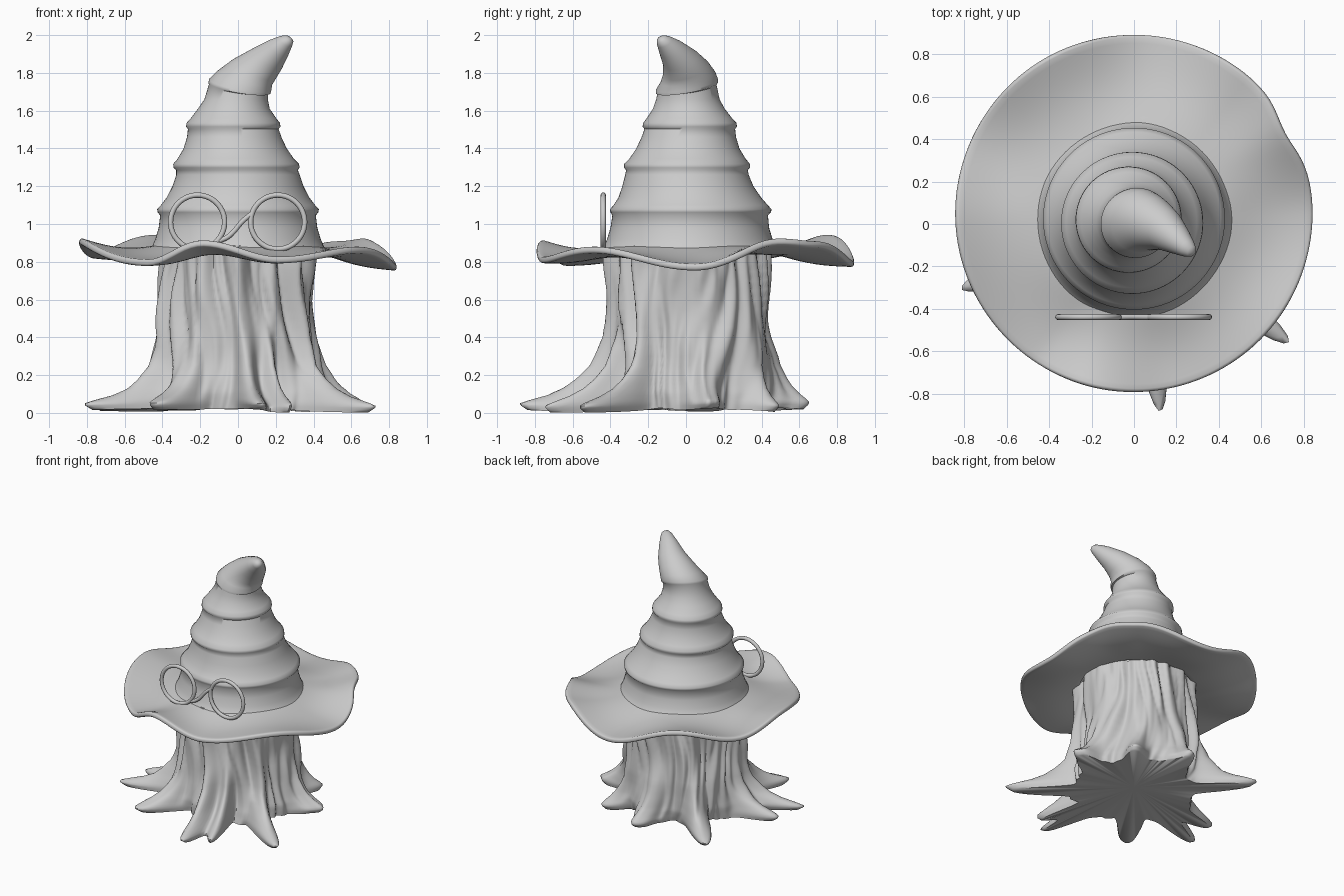
import bpy, bmesh, math
from mathutils import Vector, noise

if "Cube" in bpy.data.objects:
    bpy.data.objects.remove(bpy.data.objects["Cube"])

TAU = 2 * math.pi


def loft(name, rings, start=None, end=None, angle=60):
    """Skin closed rings of points; optional start / end points close the ends."""
    bm = bmesh.new()
    rows = [[bm.verts.new(p) for p in ring] for ring in rings]
    n = len(rows[0])
    for a, b in zip(rows, rows[1:]):
        for i in range(n):
            j = (i + 1) % n
            bm.faces.new((a[i], a[j], b[j], b[i]))
    for row, tip in ((rows[0], start), (rows[-1], end)):
        if tip is not None:
            c = bm.verts.new(tip)
            for i in range(n):
                bm.faces.new((row[i], row[(i + 1) % n], c))
    bmesh.ops.recalc_face_normals(bm, faces=bm.faces)
    mesh = bpy.data.meshes.new(name)
    bm.to_mesh(mesh)
    bm.free()
    ob = bpy.data.objects.new(name, mesh)
    bpy.context.collection.objects.link(ob)
    bpy.ops.object.select_all(action='DESELECT')
    bpy.context.view_layer.objects.active = ob
    ob.select_set(True)
    bpy.ops.object.shade_smooth_by_angle(angle=math.radians(angle))
    return ob


def interp(x, table, smooth=False):
    """Interpolate sorted (x, value) pairs, linearly or with cosine easing."""
    for (x0, v0), (x1, v1) in zip(table, table[1:]):
        if x <= x1:
            t = (x - x0) / (x1 - x0)
            if smooth:
                t = (1 - math.cos(math.pi * t)) / 2
            return v0 + (v1 - v0) * t
    return table[-1][1]


# Hat cone: stacked concave tiers (centre x, y, z, radius), bent at the tip
tiers = [
    (0, .02, .85, .48), (0, .02, .88, .455), (0, .02, .92, .438), (0, .02, .98, .42),
    (0, .022, 1.045, .412), (0, .025, 1.062, .425), (0, .025, 1.078, .428),
    (0, .025, 1.10, .408), (0, .02, 1.14, .378), (0, .01, 1.20, .347), (0, .005, 1.26, .327),
    (-.005, .005, 1.285, .322), (-.008, .005, 1.298, .334), (-.01, .005, 1.318, .333),
    (-.012, .008, 1.345, .308), (-.015, .01, 1.40, .273), (-.02, .015, 1.46, .25),
    (-.025, .02, 1.503, .24), (-.025, .02, 1.515, .25), (-.025, .02, 1.535, .247),
    (-.024, .018, 1.56, .226), (-.022, .015, 1.61, .19), (-.01, .01, 1.66, .168)]
bent = [
    ((.002, .005, 1.715, .158), (.15, -.15, 1)), ((.008, .005, 1.722, .167), (.18, -.18, 1)),
    ((.012, .005, 1.738, .167), (.18, -.18, 1)), ((.038, .01, 1.775, .148), (.26, -.2, 1)),
    ((.085, 0, 1.818, .125), (.4, -.25, .9)), ((.15, -.03, 1.872, .096), (.5, -.3, .8)),
    ((.212, -.08, 1.928, .066), (.6, -.4, .7)), ((.253, -.115, 1.966, .042), (.6, -.4, .7)),
    ((.272, -.13, 1.98, .026), (.6, -.4, .7))]
cone = []
for (x, y, z, r), normal in [(t, (0, 0, 1)) for t in tiers] + bent:
    q = Vector((0, 0, 1)).rotation_difference(Vector(normal))
    cone.append([Vector((x, y, z)) + q @ Vector((r * math.cos(TAU * i / 80),
                 r * math.sin(TAU * i / 80), 0)) for i in range(80)])
loft("hat_cone", cone, end=(.28, -.137, 1.986))

# Hat brim: wavy disc, rim height by angle in degrees
rim = [(0, .765), (34, .905), (50, .89), (85, .785), (122, .925), (155, .83), (183, .905),
       (235, .79), (257, .895), (285, .805), (320, .86), (360, .765)]
brim = []
for k in range(13):
    t = k / 12
    row = []
    for i in range(144):
        a = TAU * i / 144
        deg = 360 * i / 144
        edge = .84 - .035 * math.exp(-((deg - 28) / 10) ** 2)
        r = .40 + (edge - .40) * t
        z = .875 - .03 * math.sin(math.pi * t) + (interp(deg, rim, True) - .87) * t ** 1.3
        row.append((r * math.cos(a), .02 + .03 * t + r * math.sin(a), z))
    brim.append(row)
ob = loft("hat_brim", brim)
mod = ob.modifiers.new("thickness", 'SOLIDIFY')
mod.thickness = .035
mod.offset = 0
mod = ob.modifiers.new("soft_rim", 'BEVEL')
mod.width = .012
mod.segments = 2
mod.limit_method = 'ANGLE'
mod.angle_limit = math.radians(50)

# Tree stump: ridged trunk whose folds spread into roots (tip x, tip y, angular width)
roots = [(-.83, -.32, .11), (-.46, -.64, .14), (.13, -.86, .10), (.27, -.73, .09),
         (.74, -.57, .11), (.64, .13, .17), (.40, .49, .15), (0, .61, .2), (-.60, .61, .13),
         (-.76, -.05, .13)]
spread = [(0, .88), (.035, 1), (.06, .86), (.09, .64), (.13, .46), (.18, .33), (.25, .21),
          (.4, .11), (.6, .08), (.9, .07)]
girth = [(0, .43), (.1, .44), (.25, .415), (.5, .395), (.9, .395)]
heights = [0, .012, .025, .04, .055, .07, .09, .11, .13, .155, .18, .21, .25, .3, .35, .4,
           .45, .5, .55, .6, .65, .7, .75, .8, .88]
trunk = []
N = 288
for z in heights:
    row = []
    for i in range(N):
        a = TAU * i / N
        r = interp(z, girth)
        for k, (tx, ty, w) in enumerate(roots):
            ta = math.atan2(ty, tx) + .25 * math.sin(k * 2.3) * min(z, .6)
            d = (a - ta + math.pi) % TAU - math.pi
            r += (math.hypot(tx, ty) - .42) * interp(z, spread) * math.exp(-(d / w) ** 2)
        # bark ridges: stretched noise with sharp creases
        tw = a + .12 * math.sin(z * 5 + 3 * math.sin(a))
        n1 = noise.noise(Vector((4.5 * math.cos(tw), 4.5 * math.sin(tw), z * 1.2)))
        n2 = noise.noise(Vector((8 * math.cos(tw), 8 * math.sin(tw), z * 3 + 7)))
        r += .075 * (abs(n1) - .2) + .03 * n2
        # uneven underside: root feet sit at slightly different heights
        n3 = noise.noise(Vector((2.5 * math.cos(a), 2.5 * math.sin(a), 3)))
        lift = max(0, .018 + .03 * n3) * max(0, 1 - z / .15)
        row.append((r * math.cos(a), r * math.sin(a) + .03 * min(1, z / .3),
                    z + lift + (.012 * n2 if z > .03 else 0)))
    trunk.append(row)
loft("tree_stump", trunk, start=(0, 0, .05), end=(0, .03, .88), angle=70)

# Glasses: two round frames and a slanted bridge
for name, x in (("left_frame", -.214), ("right_frame", .21)):
    bpy.ops.mesh.primitive_torus_add(major_radius=.143, minor_radius=.014, major_segments=64,
                                     minor_segments=12, location=(x, -.438, 1.01),
                                     rotation=(math.pi / 2, 0, 0))
    bpy.context.object.name = "glasses_" + name
    bpy.ops.object.shade_smooth()

curve = bpy.data.curves.new("glasses_bridge", 'CURVE')
curve.dimensions = '3D'
curve.bevel_depth = .013
curve.use_fill_caps = True
spline = curve.splines.new('BEZIER')
path = [(-.10, .91), (-.05, .935), (.03, 1.02), (.08, 1.06)]
spline.bezier_points.add(len(path) - 1)
for p, (x, z) in zip(spline.bezier_points, path):
    p.co = (x, -.438, z)
    p.handle_left_type = p.handle_right_type = 'AUTO'
bpy.context.collection.objects.link(bpy.data.objects.new("glasses_bridge", curve))
